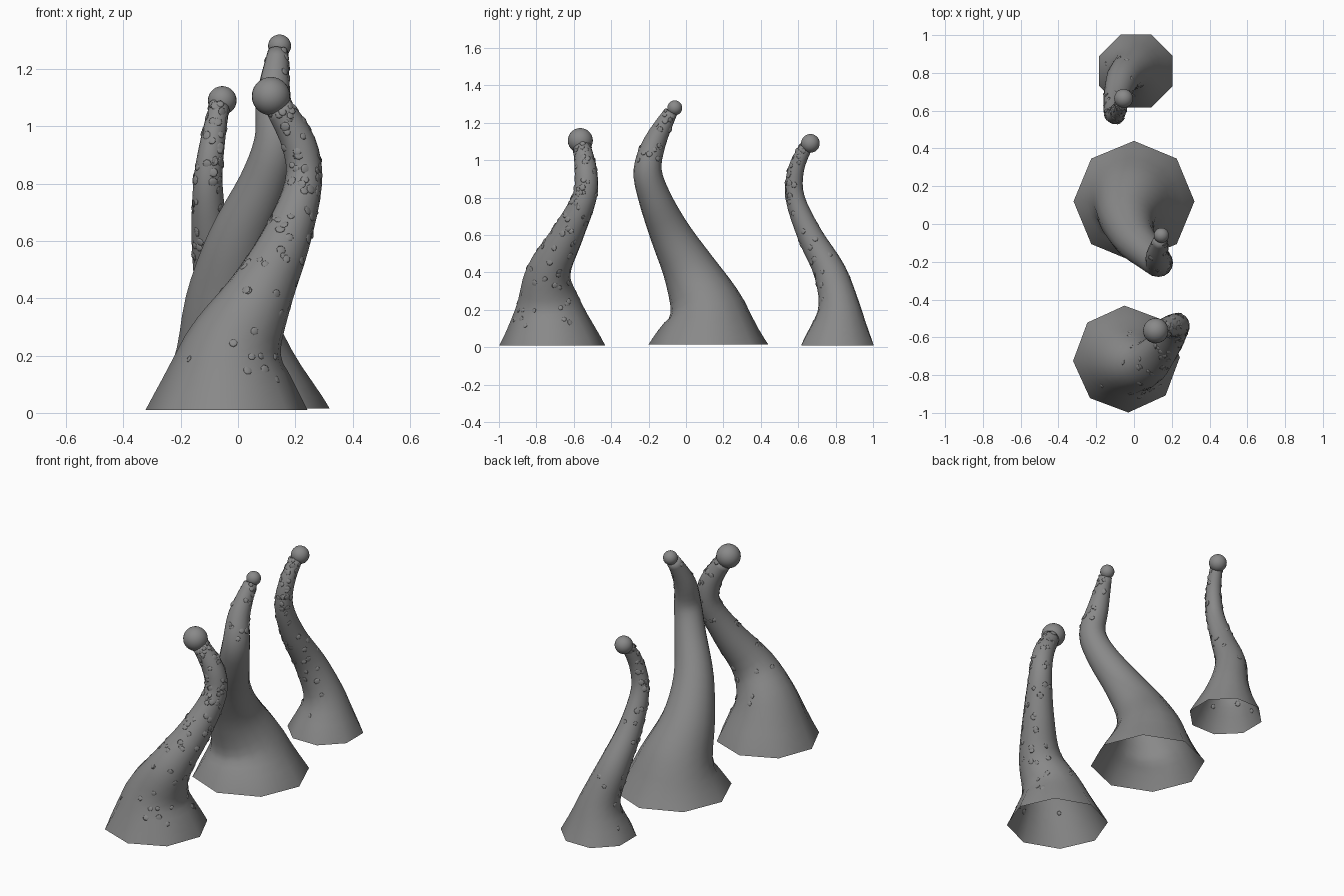
import bpy, bmesh, math, random
from mathutils import Vector, Matrix

if "Cube" in bpy.data.objects:
    bpy.data.objects.remove(bpy.data.objects["Cube"])

random.seed(4)
SIDES, STEPS = 16, 4

grey = bpy.data.materials.new("dark_grey")
grey.diffuse_color = (0.25, 0.25, 0.25, 1)
grey.use_nodes = True
grey.node_tree.nodes["Principled BSDF"].inputs["Base Color"].default_value = grey.diffuse_color


def catmull(p, i, t):
    a, b, c, d = p[max(i - 1, 0)], p[i], p[i + 1], p[min(i + 2, len(p) - 1)]
    return 0.5 * (2 * b + (c - a) * t + (2 * a - 5 * b + 4 * c - d) * t ** 2
                  + (3 * b - a - 3 * c + d) * t ** 3)


def sweep_rings(stations, phase):
    """Rings of points along a curved, tapering centre line."""
    pts = [Vector(s) for s in stations]            # x, y, z, radius
    samples = [catmull(pts, i, k / STEPS) for i in range(len(pts) - 1) for k in range(STEPS)]
    samples.append(pts[-1])
    rings = []
    for i, s in enumerate(samples):
        a, b = samples[max(i - 1, 0)], samples[min(i + 1, len(samples) - 1)]
        tangent = (b - a).to_3d().normalized()
        w = min(1, i / STEPS)                      # foot ring lies flat
        tangent = Vector((0, 0, 1)).lerp(tangent, w).normalized()
        rot = Vector((0, 0, 1)).rotation_difference(tangent)
        ring = []
        for k in range(SIDES):
            ang = phase + math.tau * k / SIDES
            # octagonal at the foot, round further up
            f = 1 if k % 2 == 0 else math.cos(math.pi / 8) * (1 - w) + w
            ring.append(s.to_3d() + rot @ Vector((math.cos(ang), math.sin(ang), 0)) * s[3] * f)
        rings.append((s.to_3d(), ring))
    return rings


def finish(bm, name):
    bmesh.ops.recalc_face_normals(bm, faces=bm.faces)
    mesh = bpy.data.meshes.new(name)
    bm.to_mesh(mesh)
    bm.free()
    mesh.materials.append(grey)
    for p in mesh.polygons:
        p.use_smooth = True
    ob = bpy.data.objects.new(name, mesh)
    bpy.context.collection.objects.link(ob)


def stalk(name, stations, phase, ball, ball_r, warts, side, low):
    rings = sweep_rings(stations, phase)

    # hollow stalk, open at the foot
    bm = bmesh.new()
    rows = [[bm.verts.new(p) for p in ring] for _, ring in rings]
    for r0, r1 in zip(rows, rows[1:]):
        for k in range(SIDES):
            j = (k + 1) % SIDES
            bm.faces.new((r0[k], r0[j], r1[j], r1[k]))
    bm.faces.new(rows[-1])
    finish(bm, name + "_stalk")

    # ball on the tip
    bm = bmesh.new()
    bmesh.ops.create_uvsphere(bm, u_segments=24, v_segments=14, radius=ball_r,
                              matrix=Matrix.Translation(ball))
    finish(bm, name + "_tip_ball")

    # small flat warts scattered mostly on the preferred side
    bm = bmesh.new()
    side = Vector(side).normalized()
    count = 0
    while count < warts:
        i = random.randrange(low, len(rings) - 1)
        k, t, u = random.randrange(SIDES), random.random(), random.random()
        j = (k + 1) % SIDES
        p0 = rings[i][1][k].lerp(rings[i][1][j], u)
        p1 = rings[i + 1][1][k].lerp(rings[i + 1][1][j], u)
        p = p0.lerp(p1, t)
        across = rings[i][1][j] - rings[i][1][k]
        normal = across.cross(p1 - p0).normalized()
        if normal.dot(side) < random.uniform(-1.0, 0.5):
            continue
        # a slight random tilt lets only one edge of the disc show
        tilt = Vector((random.uniform(-1, 1), random.uniform(-1, 1), random.uniform(-1, 1))) * 0.2
        rot = Vector((0, 0, 1)).rotation_difference(normal + tilt).to_matrix().to_4x4()
        r = random.uniform(0.012, 0.018)
        m = Matrix.Translation(p - normal * 0.001) @ rot @ Matrix.Diagonal((r, r, 0.004, 1))
        bmesh.ops.create_uvsphere(bm, u_segments=8, v_segments=6, radius=1, matrix=m)
        count += 1
    finish(bm, name + "_warts")


# front stalk
stalk("front", [(-.04, -.715, .01, .283), (-.015, -.735, .22, .178), (.07, -.735, .4, .12),
                (.165, -.635, .6, .087), (.228, -.543, .8, .065), (.212, -.535, .94, .06),
                (.14, -.555, 1.07, .047)],
      math.radians(2), (.115, -.565, 1.105), .067, 110, (.7, -.3, 0), 2)

# middle stalk
stalk("middle", [(0, .12, .015, .32), (-.02, .11, .2, .208), (-.035, .025, .4, .147),
                 (.005, -.08, .6, .111), (.09, -.168, .8, .087), (.132, -.205, .95, .075),
                 (.124, -.165, 1.1, .06), (.14, -.08, 1.26, .036)],
      0, (.145, -.06, 1.28), .04, 20, (.5, -.8, 0), 20)

# back stalk
stalk("back", [(.01, .81, .01, .21), (-.005, .82, .2, .117), (-.06, .77, .4, .087),
               (-.095, .662, .6, .067), (-.105, .583, .8, .051), (-.088, .588, .95, .043),
               (-.065, .64, 1.07, .035)],
      math.pi / 8, (-.055, .665, 1.09), .05, 85, (-.3, -.7, 0), 2)
